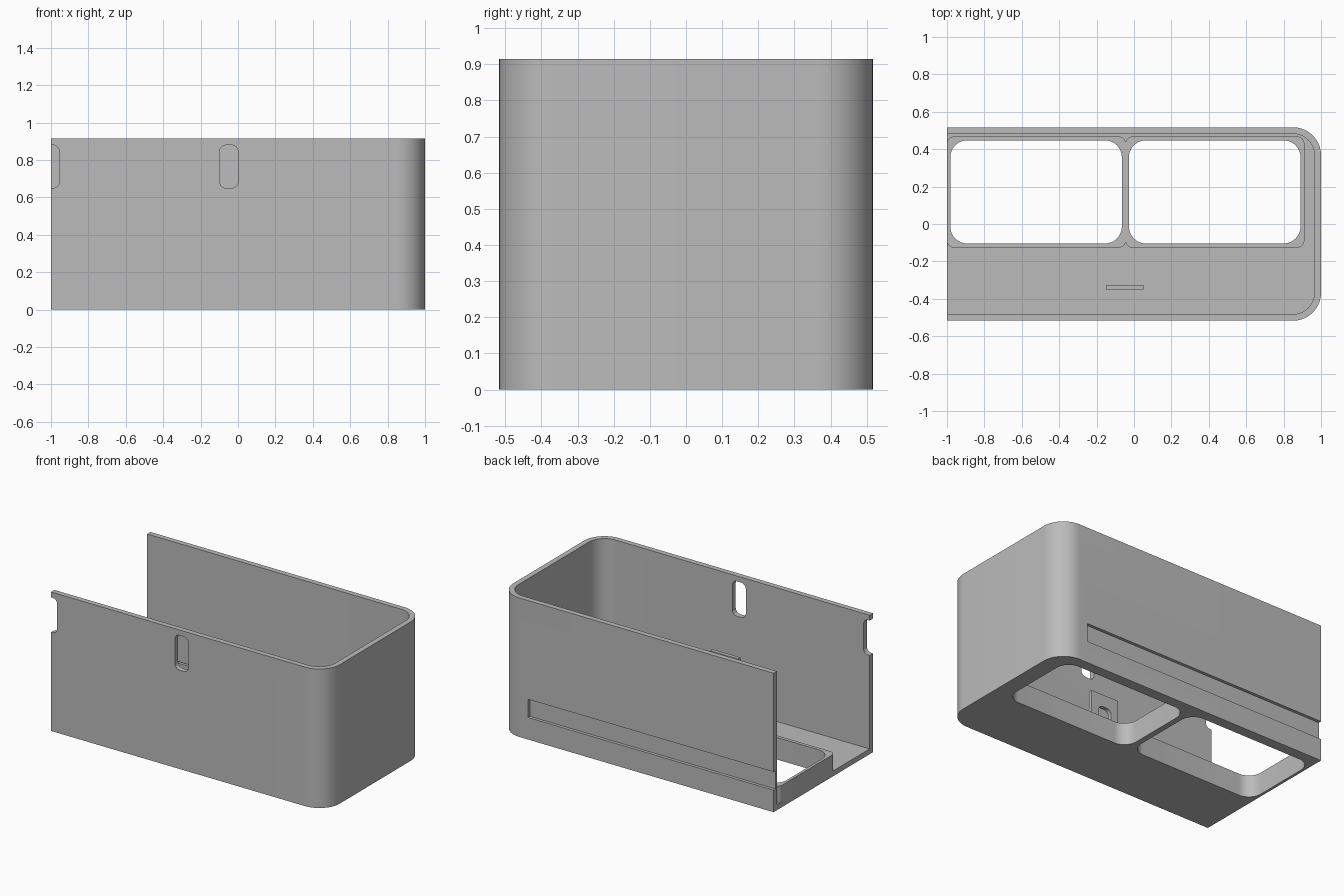
import bpy, bmesh, math
from mathutils import Vector

if "Cube" in bpy.data.objects:
    bpy.data.objects.remove(bpy.data.objects["Cube"], do_unlink=True)

grey = bpy.data.materials.new("plain grey")
grey.use_nodes = True
COLOUR = (0.5, 0.5, 0.5, 1)
grey.diffuse_color = COLOUR
grey.node_tree.nodes["Principled BSDF"].inputs["Base Color"].default_value = COLOUR


def rounded(u0, u1, v0, v1, r, steps=10):
    """Counter-clockwise rounded rectangle."""
    pts = []
    for i, (u, v) in enumerate([(u1 - r, v1 - r), (u0 + r, v1 - r),
                                (u0 + r, v0 + r), (u1 - r, v0 + r)]):
        for k in range(steps + 1):
            a = math.pi / 2 * (i + k / steps)
            pts.append((u + r * math.cos(a), v + r * math.sin(a)))
    return pts


def open_end(x0, x1, half, r, steps=16):
    """Outline rounded at +x and square at -x."""
    pts = rounded(x0, x1, -half, half, r, steps)
    return pts[:steps + 1] + [(x0, half), (x0, -half)] + pts[-steps - 1:]


def prism(name, outline, lo, hi, upright=False):
    """Extrude an outline along z, or an x-z outline along y when upright."""
    place = (lambda u, v, w: Vector((u, w, v))) if upright else (lambda u, v, w: Vector((u, v, w)))
    bm = bmesh.new()
    face = bm.faces.new([bm.verts.new(place(u, v, lo)) for u, v in outline])
    side = bmesh.ops.extrude_face_region(bm, geom=[face])
    verts = [g for g in side["geom"] if isinstance(g, bmesh.types.BMVert)]
    bmesh.ops.translate(bm, verts=verts, vec=place(0, 0, hi - lo))
    bmesh.ops.recalc_face_normals(bm, faces=bm.faces)
    mesh = bpy.data.meshes.new(name)
    bm.to_mesh(mesh)
    bm.free()
    mesh.materials.append(grey)
    obj = bpy.data.objects.new(name, mesh)
    bpy.context.collection.objects.link(obj)
    return obj


def combine(target, tool, operation):
    mod = target.modifiers.new("combine", "BOOLEAN")
    mod.operation, mod.object, mod.solver = operation, tool, "EXACT"
    bpy.context.view_layer.objects.active = target
    bpy.ops.object.modifier_apply(modifier=mod.name)
    bpy.data.objects.remove(tool, do_unlink=True)


HALF, TOP, WALL, FLOOR, RIM_TOP = 0.517, 0.915, 0.035, 0.035, 0.145
PITCH = 0.955

# Open-ended, open-topped case
case = prism("case", open_end(-1, 1, HALF, 0.15), 0, TOP)
combine(case, prism("cavity", open_end(-1.2, 1 - WALL, HALF - WALL, 0.15 - WALL), FLOOR, 1.2),
        "DIFFERENCE")

# Raised rims around the two floor openings
for i in range(2):
    shift = -PITCH * i
    rim = rounded(-0.046 + shift, 0.911 + shift, -0.127, 0.468, 0.04)
    combine(case, prism("rim", rim, FLOOR / 2, RIM_TOP), "UNION")
for i in range(2):
    shift = -PITCH * i
    hole = rounded(-0.027 + shift, 0.89 + shift, -0.104, 0.447, 0.09)
    combine(case, prism("opening", hole, -0.1, 0.3), "DIFFERENCE")

# Front windows, the second one cut by the open end
for i in range(2):
    shift = -PITCH * i
    window = rounded(-0.098 + shift, shift, 0.65, 0.88, 0.035)
    combine(case, prism("window", window, -0.6, -0.45, True), "DIFFERENCE")

# Shallow channel along the back
channel = [(-1.1, 0.145), (0.79, 0.145), (0.79, 0.265), (-1.1, 0.265)]
combine(case, prism("channel", channel, HALF - 0.02, 0.6, True), "DIFFERENCE")

# Standing bracket with a rounded hole behind the front wall
plate = [(-0.15, FLOOR - 0.01), (0.052, FLOOR - 0.01), (0.052, 0.46), (-0.15, 0.46)]
bracket = prism("bracket", plate, -0.351, -0.325, True)
combine(bracket, prism("bracket_hole", rounded(-0.098, 0, 0.15, 0.38, 0.035), -0.4, -0.3, True),
        "DIFFERENCE")

for obj in (case, bracket):
    bpy.ops.object.select_all(action="DESELECT")
    obj.select_set(True)
    bpy.context.view_layer.objects.active = obj
    bpy.ops.object.shade_smooth_by_angle(angle=math.radians(30))
